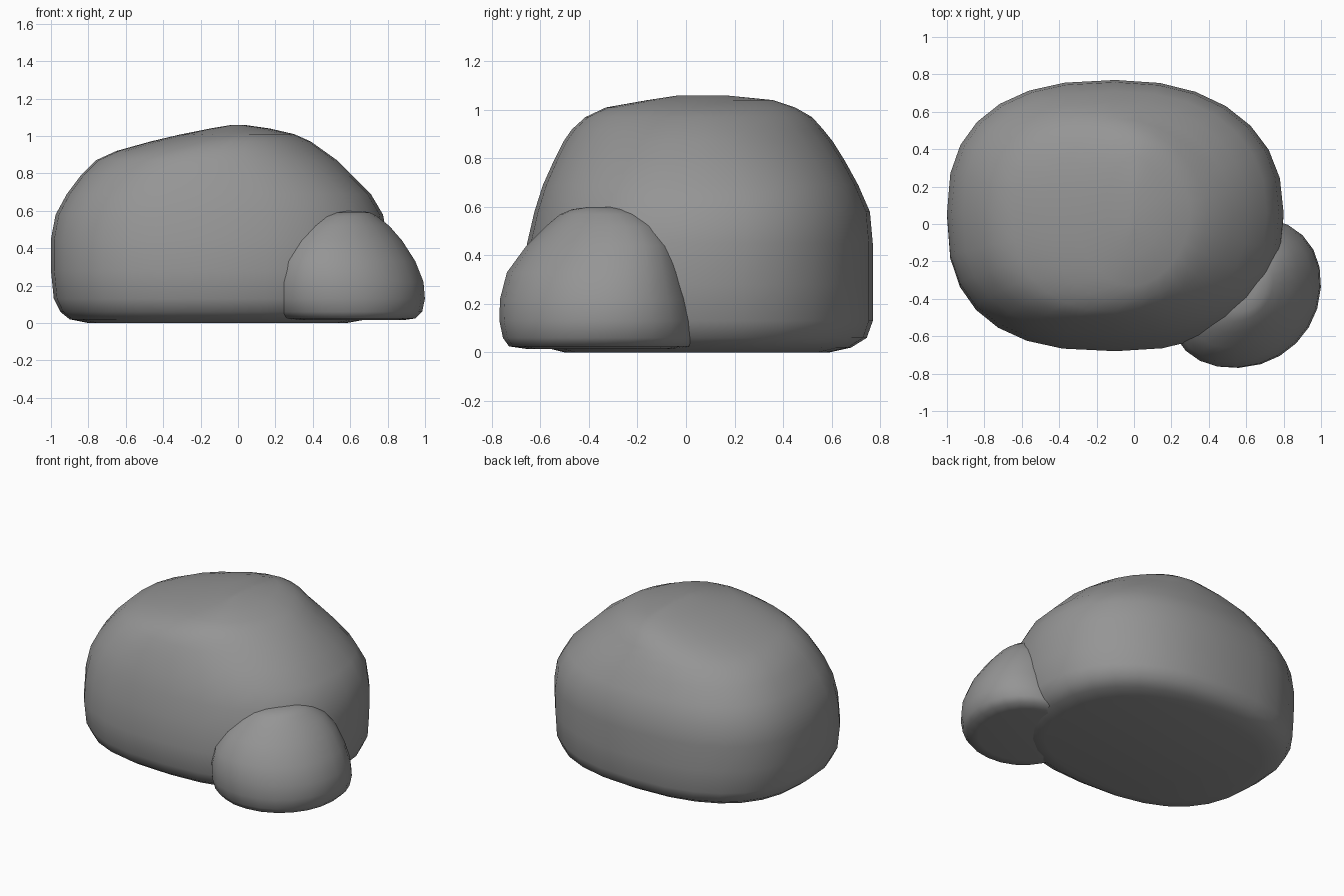
import bpy, bmesh
from math import sin, cos, pi, copysign

# Dark grey stone
stone = bpy.data.materials.new("dark_stone")
stone.diffuse_color = (0.3, 0.3, 0.3, 1)


def rock(name, rings, sides, powers, drop=0.0, skew=(0.0, 0.0)):
    """Loft rounded rings given as (z, x_min, x_max, y_min, y_max).
    powers: corner fullness for back right, back left, front left, front right;
    drop: lost fullness near the top; skew: diagonal stretch at base and top."""
    bm = bmesh.new()
    loops = []
    top = rings[-1][0]
    for z, x0, x1, y0, y1 in rings:
        loop = []
        h = z / top
        k = skew[0] + (skew[1] - skew[0]) * h
        for i in range(sides):
            t = 2 * pi * i / sides
            c, s = cos(t - k), sin(t + k)
            q = (0 if s >= 0 else 3) if c >= 0 else (1 if s >= 0 else 2)
            p = powers[q] - drop * max(0, h - 0.7) / 0.3
            px = copysign(abs(c) ** (2 / p), c)
            py = copysign(abs(s) ** (2 / p), s)
            loop.append(bm.verts.new(((x0 + x1) / 2 + px * (x1 - x0) / 2,
                                      (y0 + y1) / 2 + py * (y1 - y0) / 2, z)))
        loops.append(loop)
    for a, b in zip(loops, loops[1:]):
        for i in range(sides):
            j = (i + 1) % sides
            bm.faces.new((a[i], a[j], b[j], b[i]))
    bm.faces.new(loops[0][::-1])
    bm.faces.new(loops[-1])
    bmesh.ops.recalc_face_normals(bm, faces=bm.faces)
    for f in bm.faces:
        f.smooth = True
    mesh = bpy.data.meshes.new(name)
    bm.to_mesh(mesh)
    bm.free()
    mesh.materials.append(stone)
    obj = bpy.data.objects.new(name, mesh)
    bpy.context.collection.objects.link(obj)
    return obj


# Large boulder with a flat underside and a crest above x = 0
rock("large_boulder", [
    (0.00, -0.80, 0.58, -0.50, 0.59),
    (0.02, -0.90, 0.69, -0.58, 0.68),
    (0.06, -0.95, 0.75, -0.64, 0.745),
    (0.13, -0.985, 0.785, -0.67, 0.77),
    (0.28, -1.00, 0.80, -0.68, 0.77),
    (0.45, -1.00, 0.80, -0.655, 0.77),
    (0.58, -0.975, 0.775, -0.625, 0.758),
    (0.69, -0.915, 0.71, -0.59, 0.71),
    (0.79, -0.84, 0.61, -0.545, 0.655),
    (0.87, -0.76, 0.53, -0.505, 0.605),
    (0.92, -0.65, 0.46, -0.47, 0.565),
    (0.97, -0.47, 0.39, -0.415, 0.52),
    (1.01, -0.30, 0.30, -0.33, 0.45),
    (1.04, -0.15, 0.17, -0.16, 0.36),
    (1.06, -0.03, 0.03, -0.03, 0.16),
], 28, (2.25, 2.5, 2.6, 2.35), drop=0.6)

# Small boulder leaning into the front right corner
rock("small_boulder", [
    (0.015, 0.31, 0.88, -0.66, -0.05),
    (0.025, 0.23, 0.95, -0.73, 0.02),
    (0.06, 0.19, 0.985, -0.755, 0.035),
    (0.13, 0.18, 1.00, -0.77, 0.035),
    (0.22, 0.185, 0.993, -0.768, 0.015),
    (0.33, 0.215, 0.95, -0.74, -0.015),
    (0.44, 0.28, 0.88, -0.66, -0.05),
    (0.52, 0.36, 0.81, -0.58, -0.11),
    (0.57, 0.43, 0.745, -0.52, -0.18),
    (0.59, 0.50, 0.71, -0.47, -0.24),
    (0.60, 0.57, 0.66, -0.40, -0.30),
], 24, (2.1, 2.1, 2.1, 2.1), skew=(0.04, 0.15))
